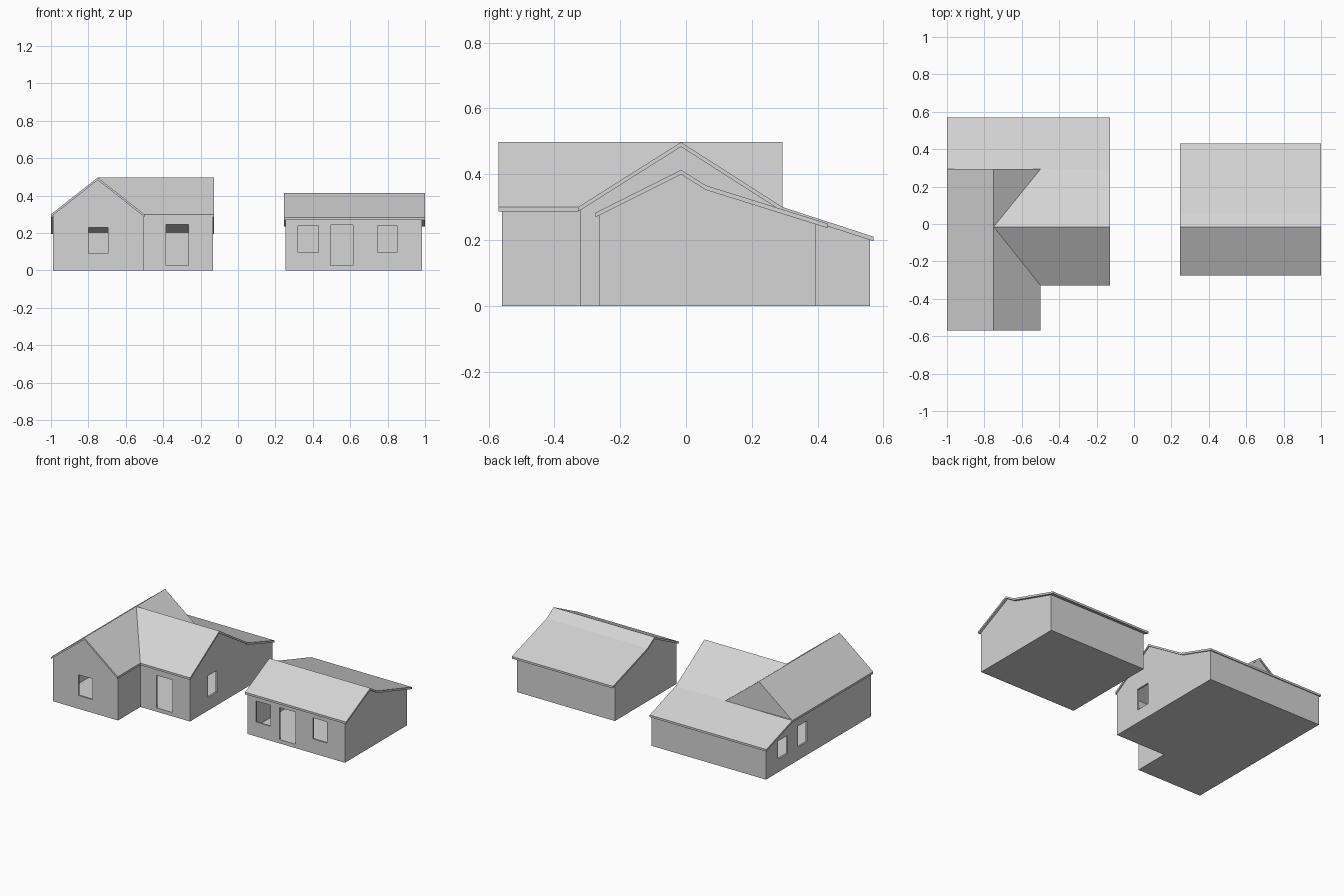
import bpy, bmesh
from math import radians

cube = bpy.data.objects.get("Cube")
if cube:
    bpy.data.objects.remove(cube, do_unlink=True)

grey = bpy.data.materials.new("pale_grey")
grey.use_nodes = True
colour = (0.66, 0.66, 0.66, 1)
grey.diffuse_color = colour
grey.node_tree.nodes["Principled BSDF"].inputs["Base Color"].default_value = colour

T = 0.012      # wall and roof thickness
FLOOR = 0.025  # top of floor slab


def rect(u0, u1, z0, z1):
    return [(u0, z0), (u1, z0), (u1, z1), (u0, z1)]


def prism(name, outlines, depth, place, turn):
    """Flat outline with holes, extruded to a thickness and stored as a mesh."""
    curve = bpy.data.curves.new(name, 'CURVE')
    curve.dimensions, curve.fill_mode, curve.extrude = '2D', 'BOTH', depth / 2
    for pts in outlines:
        spline = curve.splines.new('POLY')
        spline.points.add(len(pts) - 1)
        for p, (u, v) in zip(spline.points, pts):
            p.co = (u, v, 0, 1)
        spline.use_cyclic_u = True
    temp = bpy.data.objects.new(name, curve)
    bpy.context.collection.objects.link(temp)
    graph = bpy.context.evaluated_depsgraph_get()
    mesh = bpy.data.meshes.new_from_object(temp.evaluated_get(graph))
    bpy.data.objects.remove(temp, do_unlink=True)
    for poly in mesh.polygons:
        poly.use_smooth = False
    mesh.materials.clear()
    mesh.materials.append(grey)
    obj = bpy.data.objects.new(name, mesh)
    obj.location = place
    obj.rotation_euler = [radians(a) for a in turn]
    bpy.context.collection.objects.link(obj)


def wall_x(name, x, profile, *holes):
    """Wall in the y-z plane, centred on x."""
    prism(name, [profile, *holes], T, (x, 0, 0), (90, 0, 90))


def wall_y(name, y, profile, *holes):
    """Wall in the x-z plane, centred on y."""
    prism(name, [profile, *holes], T, (0, y, 0), (90, 0, 0))


def slab(name, outline):
    prism(name, [outline], FLOOR, (0, 0, FLOOR / 2), (0, 0, 0))


def roof(name, panels):
    """Join roof panels and give them a vertical thickness."""
    bm = bmesh.new()
    for panel in panels:
        face = bm.faces.new([bm.verts.new(p) for p in panel])
        face.normal_update()
        if face.normal.z < 0:
            face.normal_flip()
    bmesh.ops.remove_doubles(bm, verts=bm.verts[:], dist=0.0005)
    rim = [e for e in bm.edges if e.is_boundary]
    copy = bmesh.ops.duplicate(bm, geom=bm.verts[:] + bm.edges[:] + bm.faces[:])
    twin = copy["vert_map"]
    under = [g for g in copy["geom"] if isinstance(g, bmesh.types.BMVert)]
    bmesh.ops.translate(bm, verts=under, vec=(0, 0, -T * 1.15))
    for e in rim:
        a, b = e.verts
        bm.faces.new((a, b, twin[b], twin[a]))
    bmesh.ops.recalc_face_normals(bm, faces=bm.faces[:])
    mesh = bpy.data.meshes.new(name)
    bm.to_mesh(mesh)
    bm.free()
    mesh.materials.append(grey)
    bpy.context.collection.objects.link(bpy.data.objects.new(name, mesh))


h = T / 2

# Large house: L-shaped plan
W, E, MID, RIDGE_X = -0.99, -0.135, -0.505, -0.75
S, N, STEP, RIDGE_Y, BREAK = -0.56, 0.56, -0.32, -0.015, 0.293
EAVE, TOP, LOW = 0.3, 0.497, 0.21
slab("large_house_floor", [(W, S), (MID, S), (MID, STEP), (E, STEP), (E, N), (W, N)])

wall_x("main_gable_wall", E - h,
       [(STEP, FLOOR), (N, FLOOR), (N, LOW - h), (BREAK, EAVE - h),
        (RIDGE_Y, TOP - h), (STEP, EAVE - h)],
       rect(-0.13, -0.03, 0.09, 0.235))
wall_x("wing_outer_wall", W + h,
       [(S, FLOOR), (N, FLOOR), (N, LOW - h), (BREAK, EAVE), (S, EAVE)],
       rect(0.12, 0.22, 0.09, 0.23), rect(0.33, 0.43, 0.09, 0.21))
wall_x("wing_inner_wall", MID - h, rect(S, STEP + T, FLOOR, EAVE - h))
wall_y("rear_wall", N - h, rect(W + T, E - T, FLOOR, LOW - h))
wall_y("main_front_wall", STEP + h, rect(MID, E - T, FLOOR, EAVE - h),
       rect(-0.385, -0.265, FLOOR + 0.001, 0.245))
gable_top = [(MID, EAVE - h), (RIDGE_X, TOP - h), (W, EAVE)]
wall_y("wing_front_wall", S + h, [(W, FLOOR), (MID, FLOOR)] + gable_top,
       rect(-0.8, -0.695, 0.09, 0.23))
wall_y("wing_rear_gable", BREAK - T, gable_top)

# Cross-gabled roof with a shallow rear lean-to
w, e, m, s, n, f = -1.0, -0.128, -0.5, -0.57, 0.57, -0.328
peak = (RIDGE_X, RIDGE_Y, TOP)
main_end = (e, RIDGE_Y, TOP)
front_valley, rear_valley = (m, f, EAVE), (m, BREAK, EAVE)
wing_front, wing_back = (RIDGE_X, s, TOP), (RIDGE_X, BREAK, TOP)
roof("large_house_roof", [
    [(e, f, EAVE), main_end, peak, front_valley],
    [main_end, (e, BREAK, EAVE), rear_valley, peak],
    [(e, BREAK, EAVE), (e, n, LOW), (w, n, LOW), (w, BREAK, EAVE), rear_valley],
    [wing_front, (m, s, EAVE), front_valley, peak],
    [peak, rear_valley, wing_back],
    [wing_front, peak, wing_back, (w, BREAK, EAVE), (w, s, EAVE)],
])

# Small house: rectangular plan
W, E, S, N = 0.255, 0.985, -0.265, 0.395
slab("small_house_floor", rect(W, E, S, N))
line = [(-0.275, 0.283), (RIDGE_Y, 0.413), (0.06, 0.366), (0.43, 0.25)]
ends = [(S, 0.281), (RIDGE_Y, 0.407), (0.06, 0.36), (N, 0.255)]
side = [(N, FLOOR), (S, FLOOR)] + ends
for name, x in (("small_house_right_gable", W + h), ("small_house_left_gable", E - h)):
    wall_x(name, x, side)
wall_y("small_house_rear_wall", N - h, rect(W + T, E - T, FLOOR, 0.255))
wall_y("small_house_front_wall", S + h, rect(W + T, E - T, FLOOR, 0.281),
       rect(0.32, 0.43, 0.097, 0.24), rect(0.745, 0.85, 0.097, 0.24),
       rect(0.495, 0.615, FLOOR + 0.001, 0.243))
w, e = 0.245, 1.0
roof("small_house_roof", [[(w, *a), (e, *a), (e, *b), (w, *b)]
                          for a, b in zip(line, line[1:])])
